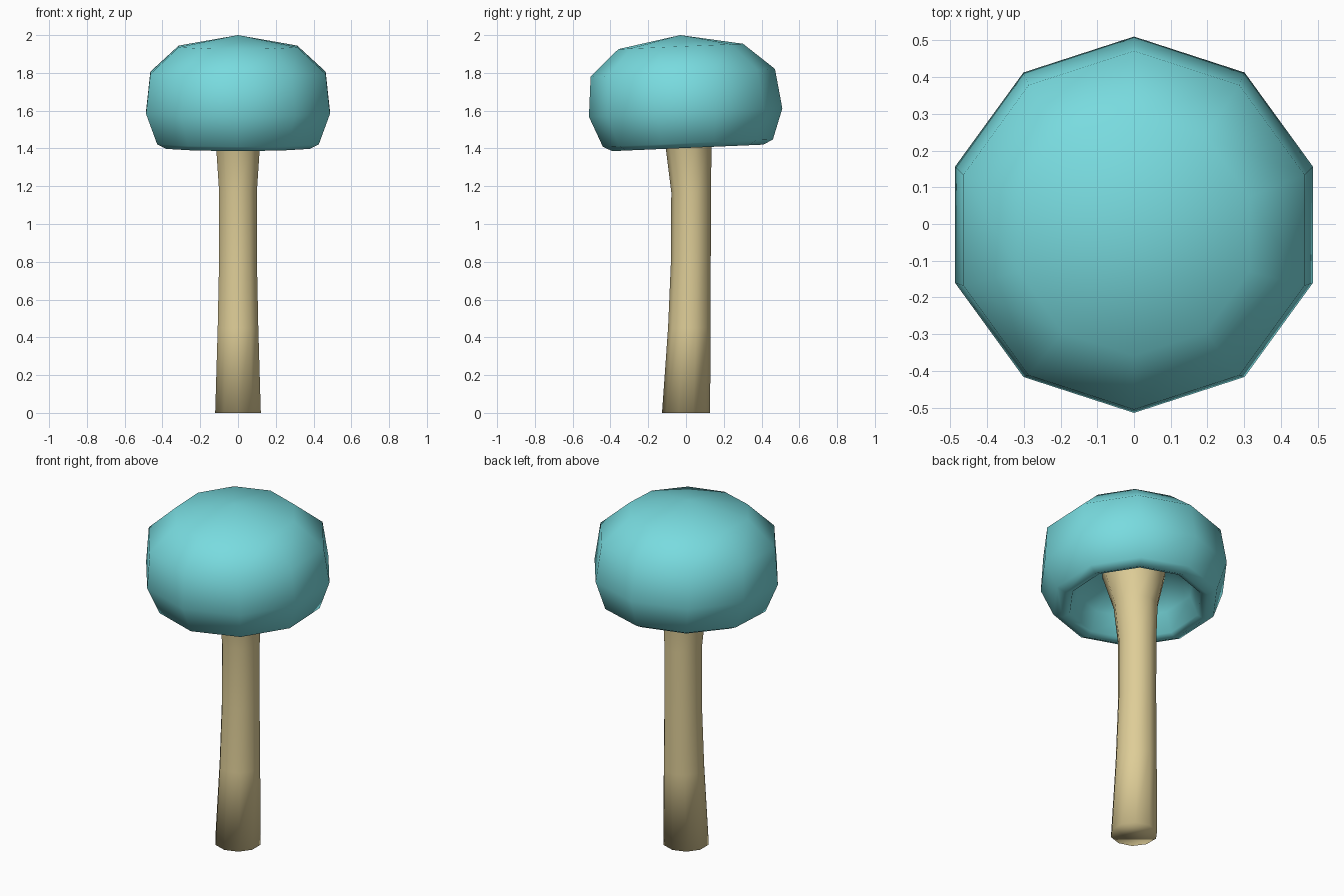
import bpy
import bmesh
from math import cos, sin, pi

SIDES = 10

cube = bpy.data.objects.get("Cube")
if cube:
    bpy.data.objects.remove(cube, do_unlink=True)


def make_material(name, color):
    mat = bpy.data.materials.new(name)
    mat.use_nodes = True
    mat.diffuse_color = (*color, 1)
    bsdf = next(n for n in mat.node_tree.nodes if n.type == 'BSDF_PRINCIPLED')
    bsdf.inputs["Base Color"].default_value = (*color, 1)
    return mat


def lathe(name, rings, mat, tilt=0.0, cap_start=False):
    """Skin rings of (radius, centre y, z); tilt raises the back. Zero radius is a pole."""
    bm = bmesh.new()
    loops = []
    for r, cy, z in rings:
        count = SIDES if r else 1
        loop = []
        for i in range(count):
            a = pi / 2 + 2 * pi * i / SIDES
            y = cy + r * sin(a)
            loop.append(bm.verts.new((r * cos(a), y, z + tilt * (y - cy))))
        loops.append(loop)
    for low, high in zip(loops, loops[1:]):
        for i in range(SIDES):
            j = (i + 1) % SIDES
            if len(low) == 1:
                bm.faces.new((low[0], high[j], high[i]))
            elif len(high) == 1:
                bm.faces.new((low[i], low[j], high[0]))
            else:
                bm.faces.new((low[i], low[j], high[j], high[i]))
    if cap_start:
        bm.faces.new(loops[0][::-1])
    for face in bm.faces:
        face.smooth = True
    mesh = bpy.data.meshes.new(name)
    bm.to_mesh(mesh)
    bm.free()
    mesh.materials.append(mat)
    obj = bpy.data.objects.new(name, mesh)
    bpy.context.collection.objects.link(obj)
    return obj


teal = make_material("teal cap", (0.19, 0.71, 0.74))
cream = make_material("cream stem", (0.73, 0.61, 0.31))

# Slightly bent stem, flaring into the hollow of the cap
lathe("stem", [
    (0.127, 0.0, 0.0),
    (0.113, 0.018, 0.45),
    (0.105, 0.026, 0.82),
    (0.105, 0.027, 1.17),
    (0.121, 0.014, 1.4),
    (0.175, 0.0, 1.61),
], cream, cap_start=True)

# Tilted cap: hollow underside, rim, then the rounded outside up to the crown
lathe("cap", [
    (0, 0.0, 1.64),
    (0.2, 0.0, 1.61),
    (0.32, 0.005, 1.53),
    (0.36, 0.01, 1.42),
    (0.4, 0.01, 1.403),
    (0.45, 0.01, 1.428),
    (0.512, -0.002, 1.59),
    (0.488, -0.017, 1.8),
    (0.33, -0.028, 1.94),
    (0, -0.03, 2.0),
], teal, tilt=0.043)
